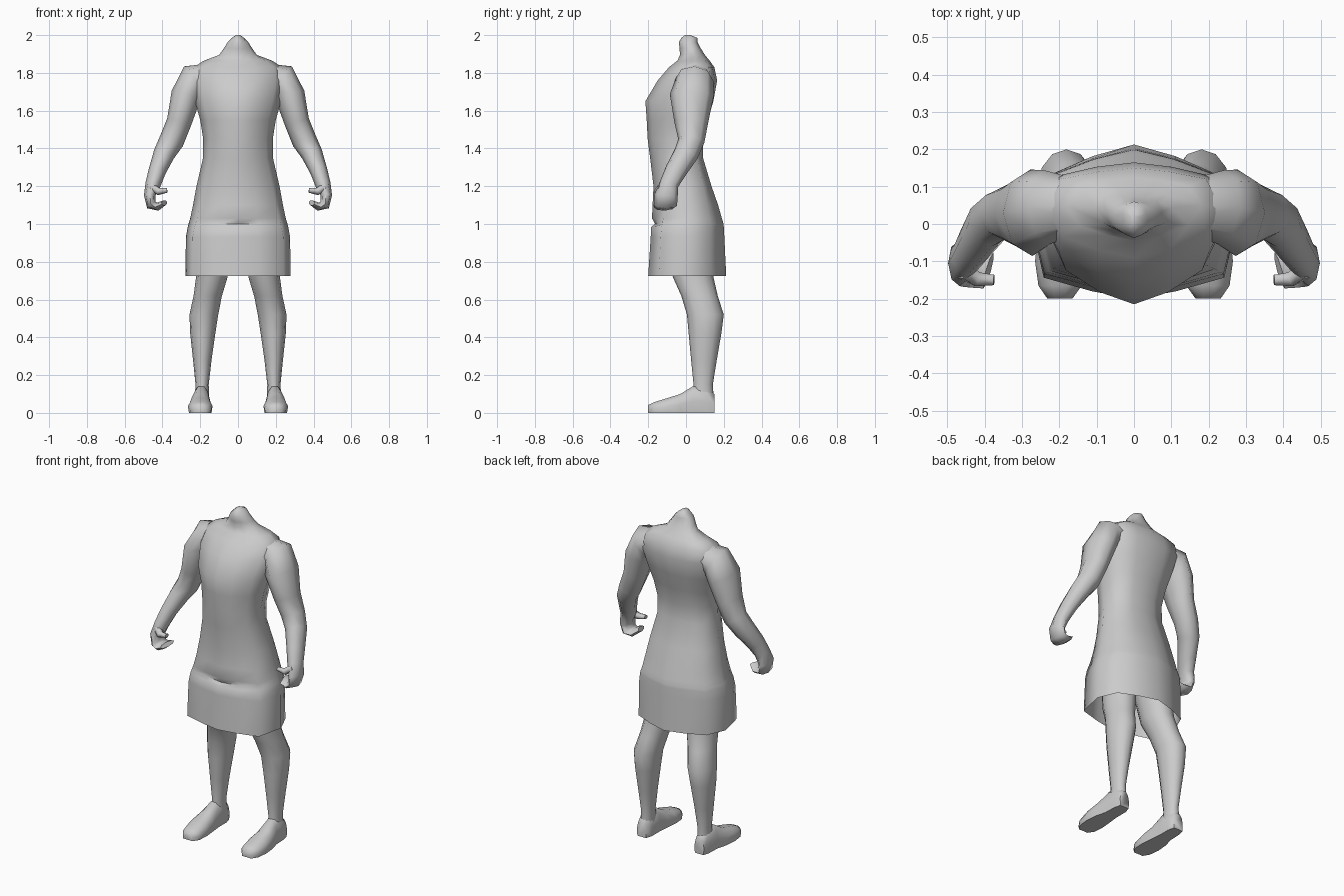
import bpy, bmesh, math
from mathutils import Vector

if "Cube" in bpy.data.objects:
    bpy.data.objects.remove(bpy.data.objects["Cube"])

grey = bpy.data.materials.new("plain grey")
grey.diffuse_color = (0.6, 0.6, 0.6, 1)
grey.use_nodes = True
grey.node_tree.nodes["Principled BSDF"].inputs["Base Color"].default_value = grey.diffuse_color


def loft(name, rings, cap_start=True, cap_end=True):
    """Skin a list of equal-length closed rings into one smooth object."""
    bm = bmesh.new()
    vs = [[bm.verts.new(p) for p in r] for r in rings]
    n = len(rings[0])
    for a, b in zip(vs, vs[1:]):
        for i in range(n):
            j = (i + 1) % n
            bm.faces.new((a[i], a[j], b[j], b[i]))
    if cap_start:
        bm.faces.new(vs[0][::-1])
    if cap_end:
        bm.faces.new(vs[-1])
    bmesh.ops.recalc_face_normals(bm, faces=bm.faces)
    me = bpy.data.meshes.new(name)
    bm.to_mesh(me)
    bm.free()
    ob = bpy.data.objects.new(name, me)
    bpy.context.collection.objects.link(ob)
    me.materials.append(grey)
    bpy.ops.object.select_all(action='DESELECT')
    ob.select_set(True)
    bpy.context.view_layer.objects.active = ob
    bpy.ops.object.shade_smooth_by_angle(angle=math.radians(70))
    return ob


def body_ring(z, w, front, back, back_full, front_full, dent=0):
    """Cross-section from pointed (full=0) to broad (full=1); dent sinks the belly."""
    mid = (front + back) / 2 + 0.01
    f, b = front_full, back_full
    half = [(0, -1), (.4, -.83 - .08 * f), (.8 + .07 * f, -.52 - .22 * f), (1, 0),
            (.82, .58 + .22 * b), (.4, .84 + .1 * b), (0, 1)]
    pts = half + [(-x, y) for x, y in half[-2:0:-1]]
    return [(x * w, mid + y * ((mid - front) if y < 0 else (back - mid))
             + (dent if y < 0 and abs(x) < .5 else 0), z) for x, y in pts]


def tube(name, path, side, n=8):
    """Limb along path of (x, y, z, radius across, radius in depth)."""
    c = [Vector(p[:3]) for p in path]
    rings = []
    for i, p in enumerate(path):
        t = (c[min(i + 1, len(c) - 1)] - c[max(i - 1, 0)]).normalized()
        u = t.cross(Vector((0, 1, 0))).normalized()
        v = u.cross(t)
        ring = []
        for k in range(n):
            a = 2 * math.pi * k / n
            q = c[i] + u * p[3] * math.cos(a) + v * p[4] * math.sin(a)
            ring.append((q.x * side, q.y, q.z))
        rings.append(ring)
    return loft(name, rings)


# Torso, open-bottomed tunic and neck:
# z, half width, front y, back y, back fullness, front fullness, belly dent
body = [(.725, .278, -.2, .213, 0, 1), (.93, .276, -.187, .203, .1, 1),
        (.985, .266, -.184, .2, .2, .95), (1.0, .262, -.182, .199, .2, .9, .018),
        (1.03, .253, -.18, .19, .2, .8), (1.1, .238, -.177, .17, .3, .6),
        (1.2, .22, -.172, .135, .5, .4), (1.35, .185, -.19, .09, .8, .2),
        (1.45, .184, -.203, .092, .8, .1), (1.55, .2, -.208, .115, .8, 0),
        (1.65, .228, -.215, .145, .8, 0), (1.76, .25, -.15, .165, .8, .1),
        (1.83, .235, -.09, .15, .7, .2), (1.865, .18, -.045, .125, .5, .2),
        (1.895, .1, -.032, .1, .3, .2), (1.93, .075, -.034, .078, .2, .2),
        (1.962, .055, -.038, .062, .2, .2), (1.985, .032, -.025, .06, .2, .2),
        (2.0, .012, -.005, .025, .2, .2)]
loft("torso_and_tunic", [body_ring(*r) for r in body], cap_start=False)

# Arm running out of the shoulder and on into curled fingers
arm = [(.11, .05, 1.8, .055, .06), (.235, .045, 1.765, .086, .1),
       (.275, .03, 1.68, .08, .116), (.312, .028, 1.54, .066, .09),
       (.352, .028, 1.44, .066, .07), (.392, .0, 1.37, .057, .066),
       (.428, -.055, 1.28, .046, .058), (.45, -.09, 1.21, .041, .05),
       (.468, -.105, 1.15, .03, .062), (.458, -.108, 1.1, .028, .06),
       (.425, -.112, 1.092, .022, .06), (.39, -.125, 1.112, .014, .05)]
thumb = [(.455, -.125, 1.195, .02, .026), (.42, -.148, 1.172, .02, .022),
         (.375, -.15, 1.178, .012, .016)]

# Leg: z, inner x, outer x, front y, back y
leg = [(1.0, .01, .2, -.12, .12), (.72, .055, .222, -.07, .145),
       (.62, .085, .235, -.025, .168), (.52, .105, .257, .005, .2),
       (.42, .12, .253, .014, .187), (.28, .14, .238, .027, .163),
       (.15, .155, .225, .04, .142), (.06, .153, .23, .03, .148)]

# Foot: y, inner x, outer x, top z
foot = [(-.2, .165, .232, .042), (-.165, .14, .256, .058),
        (-.1, .135, .265, .078), (-.03, .142, .258, .1),
        (.035, .15, .24, .14), (.11, .15, .237, .135), (.15, .162, .226, .1)]
sole = [(-.92, 0), (-1, .45), (-.78, .8), (-.35, 1),
        (.35, 1), (.78, .8), (1, .45), (.92, 0)]

for side, label in ((1, "left"), (-1, "right")):
    tube(label + "_arm_and_hand", arm, side)
    tube(label + "_thumb", thumb, side, 6)
    rings = []
    for z, a, b, f, k in leg:
        ang = [2 * math.pi * i / 12 for i in range(12)]
        rings.append([(side * ((a + b) / 2 + (b - a) / 2 * math.sin(t)),
                       (f + k) / 2 - (k - f) / 2 * math.cos(t), z) for t in ang])
    loft(label + "_leg", rings)
    loft(label + "_foot", [[(side * ((a + b) / 2 + x * (b - a) / 2), y, h * top)
                            for x, h in sole] for y, a, b, top in foot])
